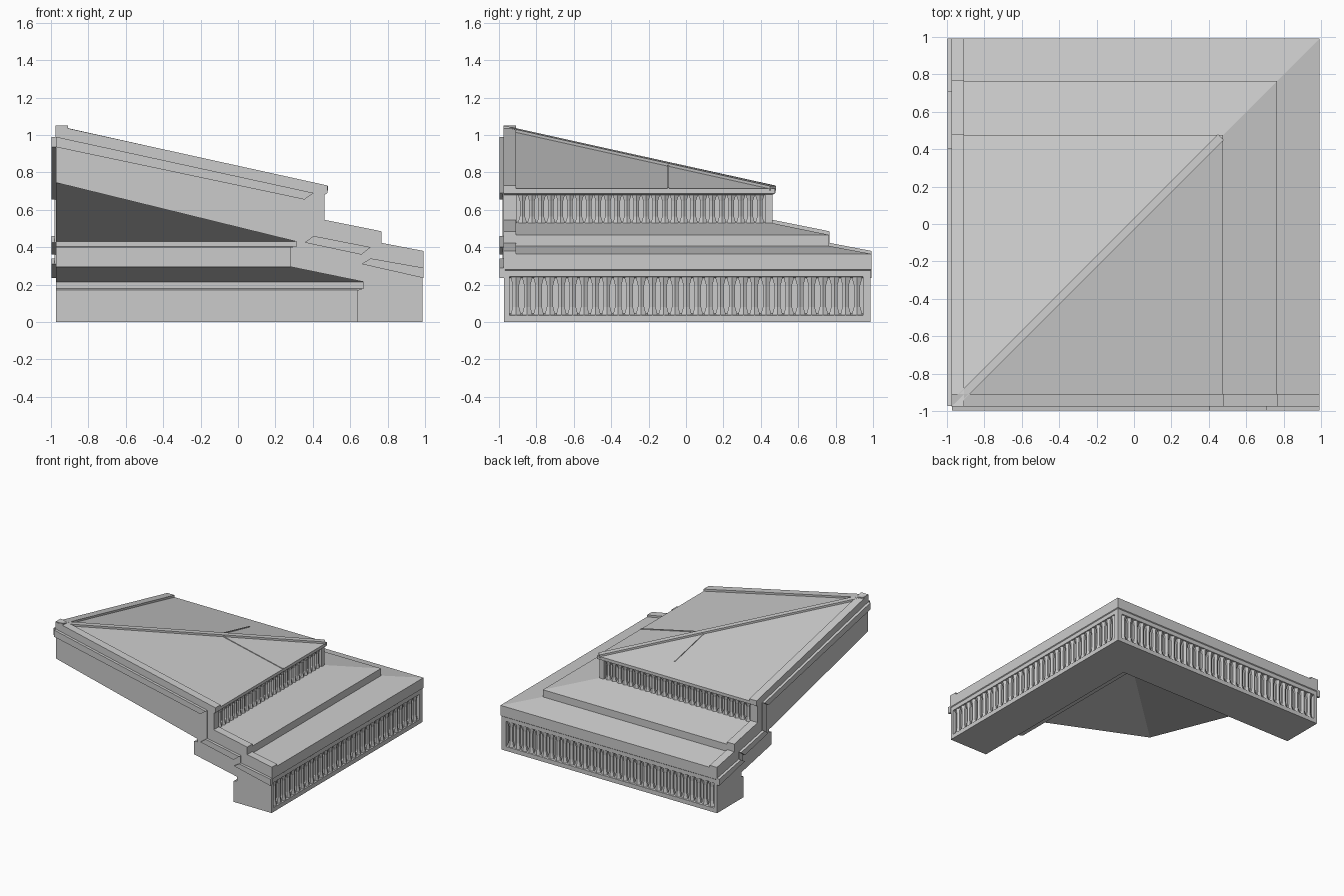
import bpy, bmesh
from mathutils import Vector

if "Cube" in bpy.data.objects:
    bpy.data.objects.remove(bpy.data.objects["Cube"])

END = -0.972          # plane of the two cut ends


def finish(name, bm):
    bmesh.ops.remove_doubles(bm, verts=bm.verts, dist=1e-4)
    bmesh.ops.recalc_face_normals(bm, faces=bm.faces)
    me = bpy.data.meshes.new(name)
    bm.to_mesh(me)
    bm.free()
    ob = bpy.data.objects.new(name, me)
    bpy.context.collection.objects.link(ob)
    return ob


def loft(bm, rings, cap=True):
    vs = [[bm.verts.new(p) for p in r] for r in rings]
    n = len(vs[0])
    for a, b in zip(vs, vs[1:]):
        for i in range(n):
            j = (i + 1) % n
            bm.faces.new((a[i], a[j], b[j], b[i]))
    if cap:
        bm.faces.new(vs[0])
        bm.faces.new(vs[-1])


def both_sides(bm):
    # copy across the diagonal plane x = y
    d = bmesh.ops.duplicate(bm, geom=bm.verts[:] + bm.edges[:] + bm.faces[:])
    for v in d["geom"]:
        if isinstance(v, bmesh.types.BMVert):
            v.co.x, v.co.y = v.co.y, v.co.x


def end_strip(name, pieces, y0, y1):
    bm = bmesh.new()
    for poly in pieces:
        loft(bm, [[(x, y, z) for x, z in poly] for y in (y0, y1)])
    both_sides(bm)
    return finish(name, bm)


def bar(bm, a, b, w, h):
    a, b = Vector(a), Vector(b)
    side = (b - a).cross(Vector((0, 0, 1))).normalized() * w / 2
    up = Vector((0, 0, h))
    loft(bm, [[p - side - up, p + side - up, p + side + up, p - side + up] for p in (a, b)])


def roof_z(t):
    return 1.035 - (t - END) * 0.2225


# Roof body: one stepped section mitred round the corner
section = [(END, 1.035), (0.477, 0.713), (0.477, 0.688), (0.46, 0.68), (0.435, 0.678),
           (0.435, 0.535), (0.465, 0.528), (0.765, 0.466), (0.765, 0.407),
           (0.992, 0.364), (0.992, 0.28), (0.986, 0.275), (0.986, 0.242), (0.955, 0.235),
           (0.955, 0.045), (0.986, 0.035), (0.986, 0.0),
           (0.64, 0.0), (0.64, 0.17), (0.67, 0.18), (0.67, 0.215), (0.28, 0.295),
           (0.28, 0.40), (0.312, 0.405), (0.312, 0.43), (END, 0.745)]
bm = bmesh.new()
rings = []
for f in (lambda t: (t, END), lambda t: (t, t), lambda t: (END, t)):
    rings.append([bm.verts.new((*f(t), z)) for t, z in section])
for a, b in zip(rings, rings[1:]):
    for i in range(len(section) - 1):
        q = (a[i], a[i + 1], b[i + 1], b[i])
        bm.faces.new(q)
bm.faces.new(rings[0])
bm.faces.new(rings[2])
bmesh.ops.remove_doubles(bm, verts=bm.verts, dist=1e-4)
bmesh.ops.dissolve_degenerate(bm, edges=bm.edges, dist=1e-5)
finish("roof_body", bm)

# Raised border along each cut end
outer = [(END - 0.003, 1.05), (0.478, 0.73), (0.478, 0.69), (0.463, 0.68), (0.463, 0.546),
         (0.767, 0.485), (0.767, 0.423), (0.992, 0.38)]
mid = [(END, 0.99), (0.405, 0.69), (0.405, 0.46), (0.71, 0.40), (0.71, 0.34), (0.992, 0.29)]
low = [(END, 0.935), (0.355, 0.655), (0.355, 0.425), (0.66, 0.36), (0.66, 0.31), (0.992, 0.235)]
end_strip("end_border", [outer + mid[::-1]], END - 0.004, -0.91)

# Moulding band on the end faces, standing out on the sloped runs
runs = [[mid[i], mid[i + 1], low[i + 1], low[i]] for i in (0, 2, 4)]
end_strip("end_moulding", runs, -0.998, END + 0.005)
rises = [[mid[i], mid[i + 1], low[i + 1], low[i]] for i in (1, 3)]
end_strip("end_moulding_risers", rises, -0.98, END + 0.005)

# Diagonal hip rib and thin seams on the main roof
bm = bmesh.new()
bar(bm, (-0.94, -0.94, roof_z(-0.94)), (0.465, 0.465, roof_z(0.465)), 0.045, 0.012)
finish("hip_rib", bm)
bm = bmesh.new()
bar(bm, (-0.09, -0.095, roof_z(-0.09)), (0.475, -0.095, roof_z(0.475)), 0.01, 0.006)
bar(bm, (-0.105, -0.07, roof_z(-0.07)), (-0.105, 0.3, roof_z(0.3)), 0.01, 0.006)
finish("roof_seams", bm)


# Rows of flared brackets standing in the recessed friezes
def bracket_row(name, wall, z0, z1, start, stop, pitch, depth):
    bm = bmesh.new()
    n = round((stop - start) / pitch)
    step = (stop - start) / n
    k = (z1 - z0) * 0.22
    levels = [(z0, 0.48), (z0 + k, 0.28), (z1 - k, 0.28), (z1, 0.48)]
    for i in range(n):
        y = start + (i + 0.5) * step
        loft(bm, [[(wall - 0.01, y - w * step, z),
                   (wall + depth * (0.4 + w) * 0.7, y - w * step, z),
                   (wall + depth * (0.55 + w), y, z),
                   (wall + depth * (0.4 + w) * 0.7, y + w * step, z),
                   (wall - 0.01, y + w * step, z)] for z, w in levels])
    both_sides(bm)
    return finish(name, bm)


bracket_row("lower_brackets", 0.955, 0.035, 0.243, -0.94, 0.945, 0.06, 0.028)
bracket_row("upper_brackets", 0.435, 0.53, 0.68, -0.90, 0.42, 0.05, 0.027)

# Posts closing the friezes at the corner and at the cut ends
for name, t, w, z0, z1 in (("lower", 0.986, 0.04, 0.0, 0.26), ("upper", 0.463, 0.04, 0.525, 0.682)):
    bm = bmesh.new()
    loft(bm, [[(t - w, t - w, z), (t, t - w, z), (t, t, z), (t - w, t, z)] for z in (z0, z1)])
    finish(name + "_corner_post", bm)
    bm = bmesh.new()
    y1 = -0.945 if name == "lower" else -0.905
    loft(bm, [[(t - w, END, z), (t, END, z), (t, y1, z), (t - w, y1, z)] for z in (z0, z1)])
    both_sides(bm)
    finish(name + "_end_posts", bm)
